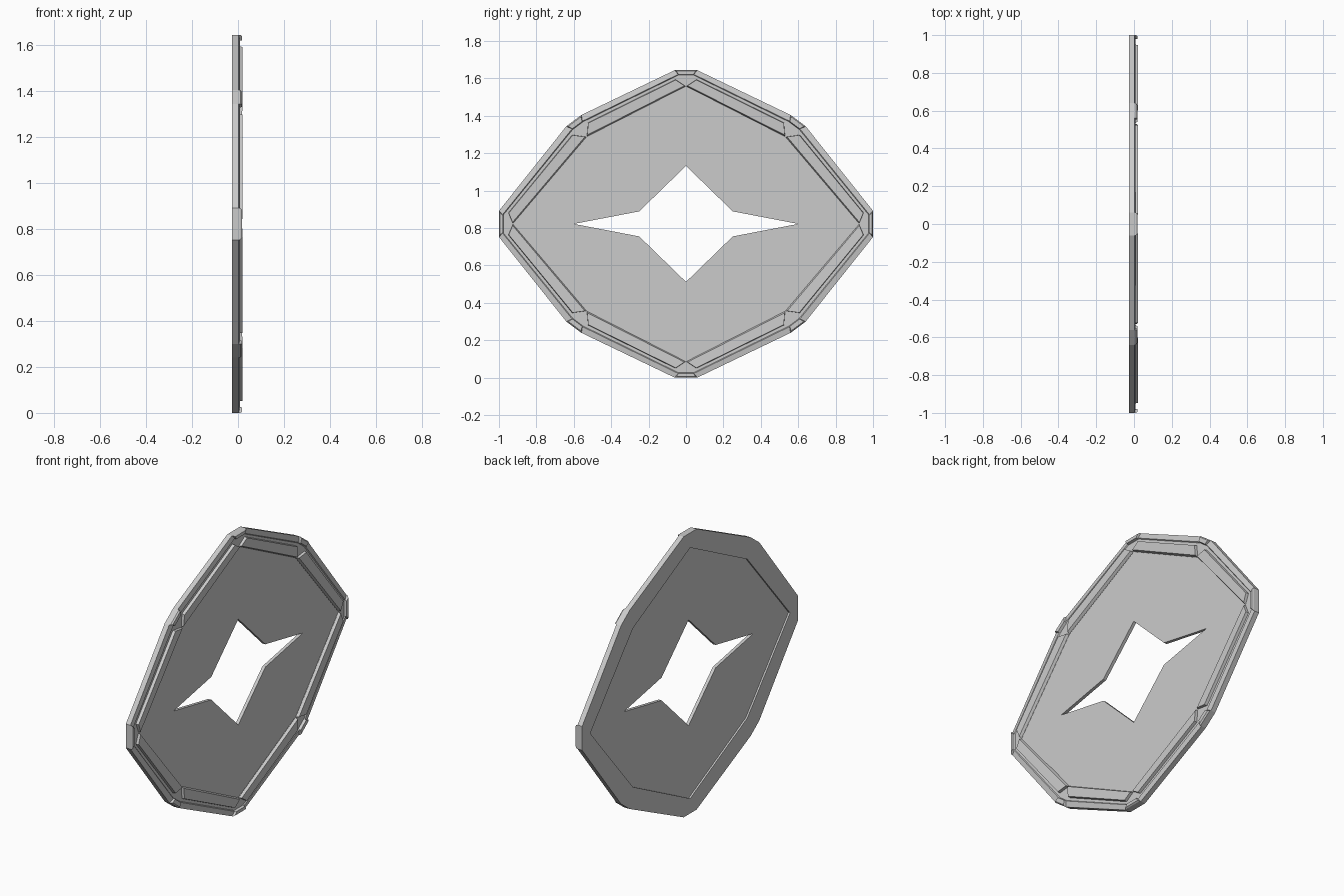
import bpy, bmesh

if "Cube" in bpy.data.objects:
    bpy.data.objects.remove(bpy.data.objects["Cube"])

ZC = 0.822  # centre height of the plate

def full_loop(quad):
    """Mirror first-quadrant (y, z) points into a full counter-clockwise loop."""
    q2 = [(-y, z) for y, z in reversed(quad)]
    q3 = [(-y, -z) for y, z in quad]
    q4 = [(y, -z) for y, z in reversed(quad)]
    return quad + q2 + q3 + q4

def mix(a, b, t):
    return tuple(p + (q - p) * t for p, q in zip(a, b))

OUTER = full_loop([(1, .07), (.64, .522), (.56, .582), (.06, .822)])
INNER = full_loop([(.925, 0), (.53, .465), (.53, .465), (0, .735)])
STAR = full_loop([(.6, 0), (.25, .067), (.25, .067), (0, .31)])

def finish(name, bm):
    bmesh.ops.remove_doubles(bm, verts=bm.verts, dist=1e-5)
    bmesh.ops.recalc_face_normals(bm, faces=bm.faces)
    mesh = bpy.data.meshes.new(name)
    bm.to_mesh(mesh)
    bm.free()
    ob = bpy.data.objects.new(name, mesh)
    ob.location.z = ZC
    bpy.context.collection.objects.link(ob)
    return ob

def ring(name, a, b, section):
    """Closed ring: section lists (x, t), t running from loop a to loop b."""
    bm = bmesh.new()
    loops = [[bm.verts.new((x, *mix(p, q, t))) for p, q in zip(a, b)]
             for x, t in section]
    n = len(a)
    for k, l0 in enumerate(loops):
        l1 = loops[(k + 1) % len(loops)]
        for i in range(n):
            j = (i + 1) % n
            # skip edges that collapse to nothing on both loops
            if (l0[i].co - l0[j].co).length < 1e-6 and (l1[i].co - l1[j].co).length < 1e-6:
                continue
            vs = [l0[i], l0[j], l1[j], l1[i]]
            if (l0[i].co - l0[j].co).length < 1e-6:
                vs = [l0[i], l1[j], l1[i]]
            elif (l1[i].co - l1[j].co).length < 1e-6:
                vs = [l0[i], l0[j], l1[i]]
            bm.faces.new(vs)
    return finish(name, bm)

def bars(name, first, section):
    """Eight bars along alternate outline edges; section lists (x, t, end trim)."""
    bm = bmesh.new()
    for i in range(first, 16, 2):
        j = (i + 1) % 16
        ends = [[], []]
        for x, t, trim in section:
            p, q = mix(OUTER[i], INNER[i], t), mix(OUTER[j], INNER[j], t)
            ends[0].append(bm.verts.new((x, *mix(p, q, trim))))
            ends[1].append(bm.verts.new((x, *mix(q, p, trim))))
        n = len(section)
        for k in range(n):
            m = (k + 1) % n
            bm.faces.new((ends[0][k], ends[0][m], ends[1][m], ends[1][k]))
        bm.faces.new(ends[0])
        bm.faces.new(ends[1])
    return finish(name, bm)

# Faceted outer rim with a shallow chamfer
ring("rim", OUTER, INNER,
     [(-.027, 0), (.003, 0), (.008, .27), (.003, .31), (.003, 1), (-.027, 1)])
# Recessed centre panel with a four-pointed star opening
ring("star_panel", INNER, STAR, [(-.017, 0), (.002, 0), (.002, 1), (-.017, 1)])
# Eight long raised strips
bars("edge_strips", 0,
     [(0, .44, .045), (.02, .47, .045), (.018, .93, .008), (.002, .99, .001), (0, .99, .001)])
# Eight small corner clips
bars("corner_clips", 1,
     [(-.01, .001, 0), (.01, .001, 0), (.018, .06, .05), (.018, .27, .05), (.002, .31, 0), (-.01, .31, 0)])
